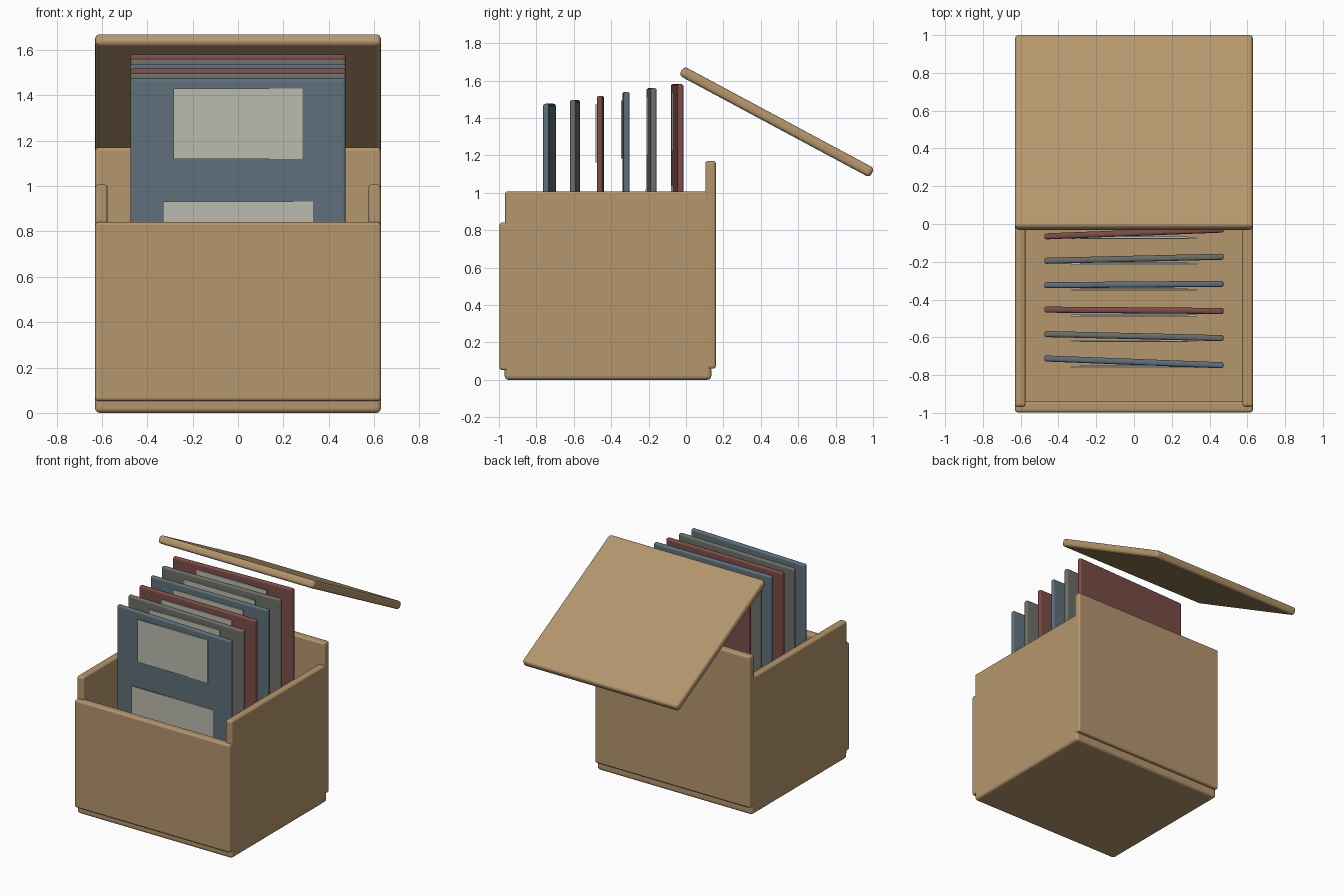
import bpy, math

if "Cube" in bpy.data.objects:
    bpy.data.objects.remove(bpy.data.objects["Cube"])


def material(name, rgb):
    m = bpy.data.materials.new(name)
    m.diffuse_color = (*rgb, 1)
    m.use_nodes = True
    m.node_tree.nodes["Principled BSDF"].inputs["Base Color"].default_value = m.diffuse_color
    return m


TAN = material("tan", (0.46, 0.305, 0.155))
BLUE = material("slate blue", (0.115, 0.16, 0.195))
GREY = material("dark grey", (0.155, 0.155, 0.14))
RED = material("dull red", (0.20, 0.075, 0.067))
LABEL = material("label grey", (0.50, 0.50, 0.43))


def box(name, lo, hi, mat, bevel=0.0, rot=(0, 0, 0)):
    """Box between two corners, turned about its centre, with rounded edges."""
    centre = [(a + b) / 2 for a, b in zip(lo, hi)]
    bpy.ops.mesh.primitive_cube_add(size=1, location=centre)
    ob = bpy.context.object
    ob.name = name
    ob.scale = [b - a for a, b in zip(lo, hi)]
    bpy.ops.object.transform_apply(location=False, rotation=False, scale=True)
    ob.rotation_euler = rot
    ob.data.materials.append(mat)
    if bevel:
        mod = ob.modifiers.new("rounded edges", 'BEVEL')
        mod.width = bevel
        mod.segments = 3
    return ob


# open box: base and four walls
W = 0.63
box("base", (-W, -0.97, 0), (W, 0.135, 0.075), TAN, 0.02)
box("front_wall", (-W, -0.997, 0.052), (W, -0.94, 0.842), TAN, 0.014)
box("back_wall", (-W, 0.103, 0.06), (W, 0.16, 1.17), TAN, 0.014)
for side, s in (("left", -1), ("right", 1)):
    x = sorted((s * W, s * 0.575))
    box(side + "_wall", (x[0], -0.968, 0.03), (x[1], 0.13, 1.007), TAN, 0.014)

# open lid, tilted back
box("lid", (-W, -0.093, 1.351), (W, 1.063, 1.407), TAN, 0.02,
    (math.radians(-28.2), 0, 0))

# six disks, fanned slightly, each with a label and a shutter plate
for i in range(6):
    y = -0.73 + i * 0.1365
    top = 1.476 + i * 0.021
    turn = math.radians(-2.2 + i * 0.88)
    box(f"disk_{i + 1}", (-0.475, y - 0.016, top - 1.0), (0.475, y + 0.016, top),
        (BLUE, GREY, RED)[i % 3], 0.012, (0, 0, turn))
    f = y - 0.024
    box(f"disk_label_{i + 1}", (-0.285, f - 0.004, top - 0.357),
        (0.285, f + 0.004, top - 0.045), LABEL)
    box(f"disk_shutter_{i + 1}", (-0.33, f - 0.008, top - 0.9),
        (0.33, f + 0.001, top - 0.543), LABEL)
